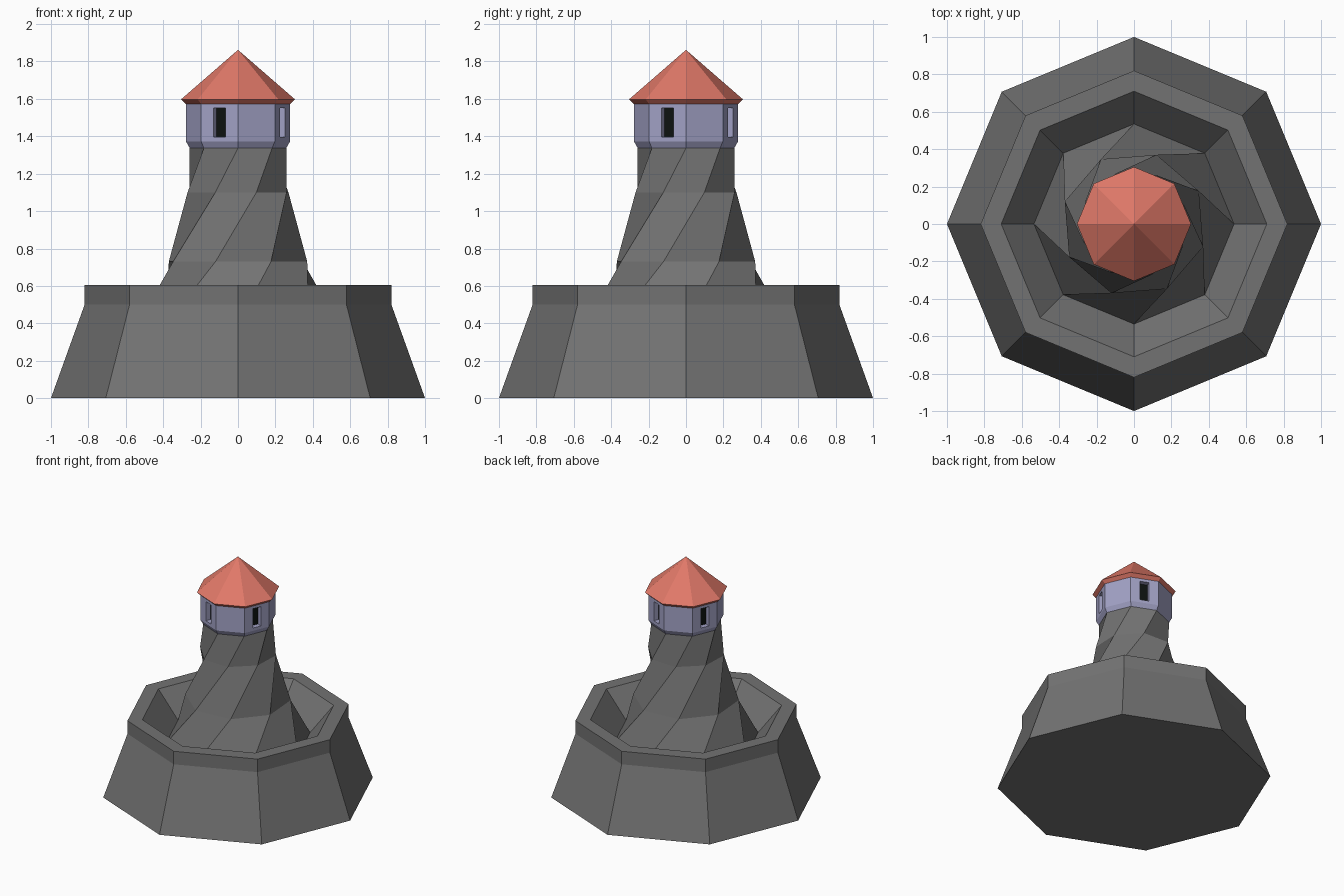
import bpy
import bmesh
import math
from mathutils import Vector

if "Cube" in bpy.data.objects:
    bpy.data.objects.remove(bpy.data.objects["Cube"])

SIDES = 8
STEP = 2 * math.pi / SIDES


def material(name, rgb):
    m = bpy.data.materials.new(name)
    m.diffuse_color = (*rgb, 1.0)
    m.use_nodes = True
    m.node_tree.nodes["Principled BSDF"].inputs["Base Color"].default_value = m.diffuse_color
    return m


STONE = material("grey stone", (0.17, 0.17, 0.17))
WALL = material("lavender wall", (0.36, 0.36, 0.56))
ROOF = material("coral roof", (0.75, 0.19, 0.14))
DARK = material("window black", (0.004, 0.006, 0.005))


def ring_stack(bm, rings, cap_bottom=False, cap_top=False):
    """Octagon rings (radius, height, twist in degrees) joined by quads."""
    loops = []
    for r, z, twist in rings:
        a0 = math.radians(twist)
        loops.append([bm.verts.new((r * math.cos(a0 + i * STEP),
                                    r * math.sin(a0 + i * STEP), z))
                      for i in range(SIDES)])
    bands = []
    for lo, hi in zip(loops, loops[1:]):
        bands.append([bm.faces.new((lo[i], lo[(i + 1) % SIDES],
                                    hi[(i + 1) % SIDES], hi[i]))
                      for i in range(SIDES)])
    if cap_bottom:
        bm.faces.new(loops[0][::-1])
    if cap_top:
        bm.faces.new(loops[-1])
    return bands


def finish(bm, name, *mats):
    me = bpy.data.meshes.new(name)
    bm.to_mesh(me)
    bm.free()
    for m in mats:
        me.materials.append(m)
    ob = bpy.data.objects.new(name, me)
    bpy.context.collection.objects.link(ob)
    return ob


# Rampart with a hollow top, running down into the twisted tower shaft
bm = bmesh.new()
ring_stack(bm, [
    (1.0, 0.0, 0), (0.82, 0.50, 0), (0.82, 0.605, 0), (0.71, 0.605, 0),
    (0.535, 0.40, 0), (0.389, 0.73, 27), (0.287, 1.10, 65), (0.258, 1.337, 90),
], cap_bottom=True, cap_top=True)
finish(bm, "rampart_and_twisted_shaft", STONE)

# Lookout room: flared foot, straight walls, recessed windows on every other side
bm = bmesh.new()
foot, walls = ring_stack(bm, [(0.258, 1.337, 0), (0.278, 1.372, 0), (0.278, 1.575, 0)],
                         cap_bottom=True, cap_top=True)
HALF_W, Z_LO, Z_HI, DEPTH = 0.035, 1.395, 1.55, 0.04
for i in (1, 3, 5, 7):
    face = walls[i]
    outer = list(face.verts)
    angle = (i + 0.5) * STEP
    normal = Vector((math.cos(angle), math.sin(angle), 0))
    side = Vector((-math.sin(angle), math.cos(angle), 0))
    centre = normal * 0.278 * math.cos(STEP / 2)
    spots = [centre + side * s * HALF_W + Vector((0, 0, z))
             for s, z in ((-1, Z_LO), (1, Z_LO), (1, Z_HI), (-1, Z_HI))]
    rim = [bm.verts.new(p) for p in spots]
    back = [bm.verts.new(p - normal * DEPTH) for p in spots]
    bm.faces.remove(face)
    for k in range(4):
        n = (k + 1) % 4
        bm.faces.new((outer[k], outer[n], rim[n], rim[k]))
        bm.faces.new((rim[k], rim[n], back[n], back[k]))
    bm.faces.new(back).material_index = 1
finish(bm, "lookout_room", WALL, DARK)

# Pointed roof with a slanted eave
bm = bmesh.new()
ring_stack(bm, [(0.272, 1.567, 0), (0.305, 1.597, 0)], cap_bottom=True)
bm.verts.ensure_lookup_table()
eave = bm.verts[SIDES:2 * SIDES]
tip = bm.verts.new((0, 0, 1.862))
for i in range(SIDES):
    bm.faces.new((eave[i], eave[(i + 1) % SIDES], tip))
finish(bm, "pointed_roof", ROOF)
